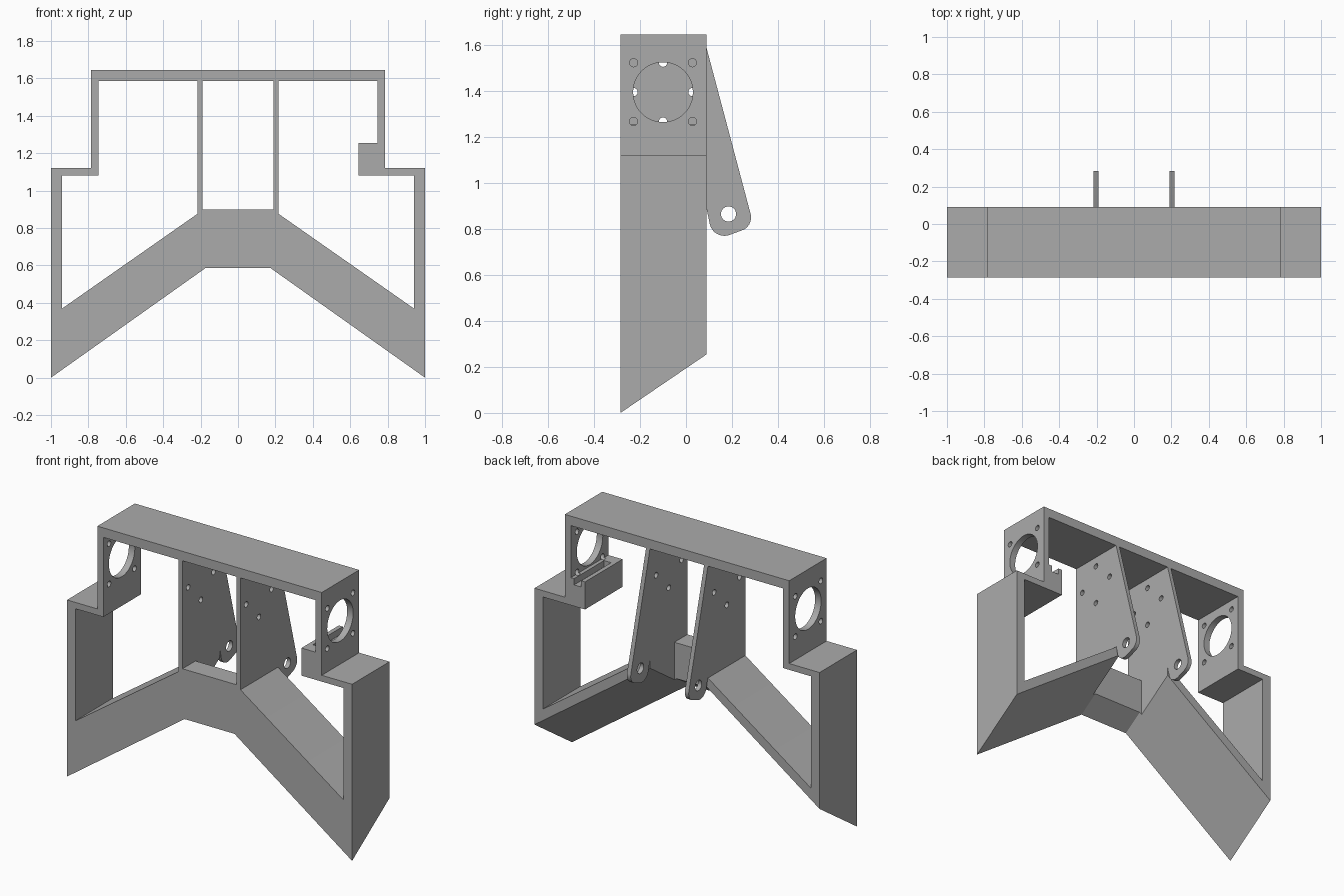
import bpy, bmesh, math
from mathutils import Vector

if "Cube" in bpy.data.objects:
    bpy.data.objects.remove(bpy.data.objects["Cube"])

FRONT, BACK = -0.285, 0.09

grey = bpy.data.materials.new("plain grey")
grey.diffuse_color = (0.41, 0.41, 0.41, 1)
grey.use_nodes = True
grey.node_tree.nodes["Principled BSDF"].inputs["Base Color"].default_value = grey.diffuse_color


def prism(name, near, far):
    """Solid between two matching outlines of 3D points."""
    bm = bmesh.new()
    a = [bm.verts.new(p) for p in near]
    b = [bm.verts.new(p) for p in far]
    n = len(a)
    bm.faces.new(a)
    bm.faces.new(b[::-1])
    for i in range(n):
        j = (i + 1) % n
        bm.faces.new((a[j], a[i], b[i], b[j]))
    bmesh.ops.recalc_face_normals(bm, faces=bm.faces)
    me = bpy.data.meshes.new(name)
    bm.to_mesh(me)
    bm.free()
    me.materials.append(grey)
    ob = bpy.data.objects.new(name, me)
    bpy.context.collection.objects.link(ob)
    return ob


def front_prism(name, pts, y0, y1):
    return prism(name, [(x, y0, z) for x, z in pts], [(x, y1, z) for x, z in pts])


def side_prism(name, pts, x0, x1):
    return prism(name, [(x0, y, z) for y, z in pts], [(x1, y, z) for y, z in pts])


def rect(a0, a1, b0, b1):
    return [(a0, b0), (a1, b0), (a1, b1), (a0, b1)]


def circle(cy, cz, r, n):
    return [(cy + r * math.cos(2 * math.pi * i / n), cz + r * math.sin(2 * math.pi * i / n))
            for i in range(n)]


def cut(ob, cutters):
    """Subtract cutters, bake the result and remove the cutters."""
    for c in cutters:
        c.hide_render = True
        m = ob.modifiers.new("cut", 'BOOLEAN')
        m.operation, m.solver, m.object = 'DIFFERENCE', 'EXACT', c
    dg = bpy.context.evaluated_depsgraph_get()
    ob.data = bpy.data.meshes.new_from_object(ob.evaluated_get(dg))
    ob.modifiers.clear()
    for c in cutters:
        bpy.data.objects.remove(c)


def smooth(ob):
    bpy.ops.object.select_all(action='DESELECT')
    ob.select_set(True)
    bpy.context.view_layer.objects.active = ob
    bpy.ops.object.shade_smooth_by_angle(angle=math.radians(30))


# Frame: stepped outline whose sloping underside rises towards the back
outline = [(-1, 0), (-0.175, 0.585), (0.175, 0.585), (1, 0), (1, 1.12), (0.787, 1.12),
           (0.787, 1.645), (-0.787, 1.645), (-0.787, 1.12), (-1, 1.12)]
frame = prism("frame", [(x, FRONT, z) for x, z in outline],
              [(x, BACK, z + (0.255 if z < 1 else 0)) for x, z in outline])

# Window through the frame, leaving the latch block on the right
window = [(-0.94, 0.37), (-0.215, 0.877), (-0.19, 0.9), (0.19, 0.9), (0.215, 0.877),
          (0.94, 0.37), (0.94, 1.08), (0.645, 1.08), (0.645, 1.255), (0.745, 1.255),
          (0.745, 1.585), (-0.745, 1.585), (-0.745, 1.08), (-0.94, 1.08)]
cutters = [
    front_prism("window_cutter", window, -1, 1),
    # pocket behind the centre wall
    front_prism("pocket_cutter", rect(-0.19, 0.19, 0.4, 1.0), -0.155, 1),
    # groove in the latch block
    front_prism("groove_cutter", rect(0.672, 0.722, 1.215, 1.3), -0.21, 1),
]
# Round opening and four screw holes in each end wall
for s in (-1, 1):
    x0, x1 = s * 0.73, s * 0.9
    cutters.append(side_prism("port_cutter", circle(-0.1, 1.395, 0.13, 48), x0, x1))
    for dy in (-0.128, 0.128):
        for dz in (-0.128, 0.128):
            cutters.append(side_prism("screw_cutter",
                                      circle(-0.1 + dy, 1.395 + dz, 0.018, 16), x0, x1))
cut(frame, cutters)
smooth(frame)


# Hanging plates with a rounded ear at the back
def arc(cy, cz, r, a0, a1, n=8):
    return [(cy + r * math.cos(math.radians(a0 + (a1 - a0) * i / n)),
             cz + r * math.sin(math.radians(a0 + (a1 - a0) * i / n))) for i in range(n + 1)]


ear = ([(FRONT, 0.872), (FRONT, 1.6), (BACK, 1.6), (BACK, 1.585)]
       + arc(0.223, 0.85, 0.06, 14, -75)
       + arc(0.167, 0.835, 0.065, -75, -165)
       + [(BACK, 0.885), (BACK, 0.872)])
for side, s in (("left", -1), ("right", 1)):
    plate = side_prism(side + "_plate", ear, s * 0.19, s * 0.217)
    holes = [circle(0.185, 0.865, 0.033, 24)]
    for k in range(4):
        a = k * math.pi / 2
        holes.append(circle(-0.1 + 0.128 * math.cos(a), 1.395 + 0.128 * math.sin(a), 0.018, 16))
    cut(plate, [side_prism("hole_cutter", h, s * 0.1, s * 0.3) for h in holes])
    smooth(plate)
